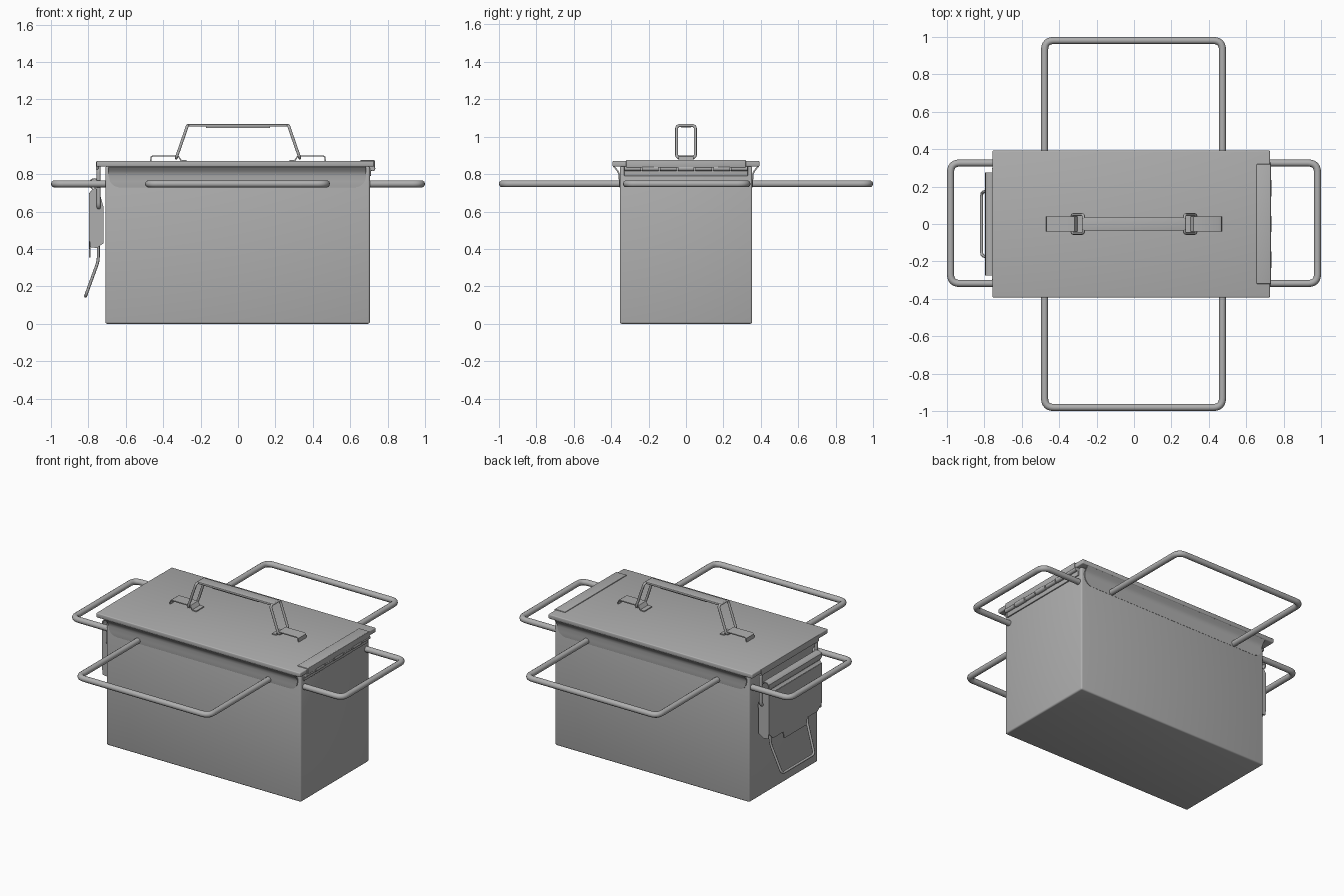
import bpy, bmesh, math
from mathutils import Vector

if "Cube" in bpy.data.objects:
    bpy.data.objects.remove(bpy.data.objects["Cube"])

steel = bpy.data.materials.new("dull_steel")
steel.diffuse_color = (0.43, 0.43, 0.43, 1)
steel.use_nodes = True
steel.node_tree.nodes["Principled BSDF"].inputs["Base Color"].default_value = steel.diffuse_color


def bake(ob, angle):
    """Apply modifiers or curve bevel, then shade smooth with sharp edges kept."""
    bpy.context.collection.objects.link(ob)
    bpy.ops.object.select_all(action='DESELECT')
    ob.select_set(True)
    bpy.context.view_layer.objects.active = ob
    bpy.ops.object.convert(target='MESH')
    bpy.ops.object.shade_smooth_by_angle(angle=math.radians(angle))
    ob = bpy.context.object
    ob.data.materials.clear()
    ob.data.materials.append(steel)
    return ob


def finish(name, bm, bevel=0.0, thick=0.0):
    bmesh.ops.recalc_face_normals(bm, faces=bm.faces)
    me = bpy.data.meshes.new(name)
    bm.to_mesh(me)
    bm.free()
    ob = bpy.data.objects.new(name, me)
    if thick:
        m = ob.modifiers.new("thickness", 'SOLIDIFY')
        m.thickness, m.offset = thick, 0
    if bevel:
        m = ob.modifiers.new("bevel", 'BEVEL')
        m.width, m.segments = bevel, 3
    return bake(ob, 35)


def box(name, xr, yr, zr, bevel=0.0):
    bm = bmesh.new()
    bmesh.ops.create_cube(bm, size=1)
    for v in bm.verts:
        v.co = [(a + b) / 2 + c * (b - a) for c, (a, b) in zip(v.co, (xr, yr, zr))]
    return finish(name, bm, bevel)


def sheet(name, rows, thick):
    """Thin sheet lofted through rows of points."""
    bm = bmesh.new()
    vs = [[bm.verts.new(p) for p in r] for r in rows]
    for a, b in zip(vs, vs[1:]):
        for i in range(len(a) - 1):
            bm.faces.new((a[i], a[i + 1], b[i + 1], b[i]))
    return finish(name, bm, thick=thick)


def plate(name, pts, thick):
    bm = bmesh.new()
    bm.faces.new([bm.verts.new(p) for p in pts])
    return finish(name, bm, thick=thick)


def rod(name, pts, radius, fillet, cyclic=False):
    """Bent round wire with filleted corners."""
    P = [Vector(p) for p in pts]
    n, path = len(P), []
    for i, p in enumerate(P):
        if not cyclic and i in (0, n - 1):
            path.append(p)
            continue
        a = p + (P[i - 1] - p).normalized() * fillet
        b = p + (P[(i + 1) % n] - p).normalized() * fillet
        for k in range(7):
            t = k / 6
            path.append(a * (1 - t) ** 2 + p * 2 * t * (1 - t) + b * t * t)
    cu = bpy.data.curves.new(name, 'CURVE')
    cu.dimensions = '3D'
    cu.bevel_depth, cu.bevel_resolution, cu.use_fill_caps = radius, 3, True
    sp = cu.splines.new('POLY')
    sp.points.add(len(path) - 1)
    for q, c in zip(sp.points, path):
        q.co = (*c, 1)
    sp.use_cyclic_u = cyclic
    return bake(bpy.data.objects.new(name, cu), 50)


# Body and lid
box("body", (-0.709, 0.705), (-0.354, 0.354), (0, 0.842), 0.01)
box("lid", (-0.757, 0.727), (-0.393, 0.393), (0.84, 0.87), 0.006)

# Flared collars with rounded lower corners, front and back
profile = [(0.73, 0.352), (0.732, 0.3525), (0.737, 0.353), (0.746, 0.354), (0.76, 0.355),
           (0.79, 0.356), (0.805, 0.359), (0.818, 0.366), (0.83, 0.376), (0.842, 0.386)]
for s, side in ((-1, "front"), (1, "back")):
    rows = []
    for z, y in profile:
        d = max(0, 0.79 - z)
        inset = 0.06 - math.sqrt(max(0, 0.06 ** 2 - d ** 2))
        rows.append([(-0.692 + inset, s * y, z), (0.685 - inset, s * y, z)])
    sheet(f"{side}_collar", rows, 0.008)

# Carrying loops on all four sides
for s, side in ((-1, "front"), (1, "back")):
    rod(f"{side}_loop", [(-0.478, s * 0.34, 0.748), (-0.478, s * 0.981, 0.748),
                         (0.473, s * 0.981, 0.748), (0.473, s * 0.34, 0.748)], 0.019, 0.05)
for s, side in ((-1, "left"), (1, "right")):
    rod(f"{side}_loop", [(s * 0.69, -0.318, 0.748), (s * 0.981, -0.318, 0.748),
                         (s * 0.981, 0.326, 0.748), (s * 0.69, 0.326, 0.748)], 0.019, 0.05)

# Lid handle: grip, wire links and lid brackets
box("grip", (-0.275, 0.275), (-0.036, 0.036), (1.054, 1.068), 0.004)
box("grip_underside", (-0.17, 0.17), (-0.028, 0.028), (1.048, 1.055))
for s, side in ((-1, "left"), (1, "right")):
    rod(f"{side}_link", [(s * 0.33, -0.05, 0.887), (s * 0.27, -0.05, 1.06),
                         (s * 0.27, 0.05, 1.06), (s * 0.33, 0.05, 0.887)], 0.008, 0.02, True)
    strap = [(0.275, 0.873), (0.305, 0.874), (0.32, 0.897), (0.455, 0.897), (0.464, 0.892),
             (0.467, 0.87)]
    sheet(f"{side}_bracket", [[(s * x, -0.04, z), (s * x, 0.04, z)] for x, z in strap], 0.007)

# Hinge on the right end: leaf, drop flange, body leaf and knuckles
box("hinge_leaf", (0.655, 0.729), (-0.32, 0.32), (0.864, 0.875), 0.003)
box("hinge_flange", (0.722, 0.732), (-0.32, 0.32), (0.835, 0.874), 0.003)
box("hinge_body_leaf", (0.70, 0.712), (-0.33, 0.33), (0.79, 0.842), 0.003)
for i in range(7):
    y, r = -0.285 + 0.095 * i, 0.015 if i % 2 else 0.013
    rod(f"hinge_knuckle_{i}", [(0.72, y - 0.044, 0.83), (0.72, y + 0.044, 0.83)], r, 0)

# Catch flange on the left end of the lid
box("catch_flange", (-0.759, -0.747), (-0.3, 0.3), (0.825, 0.868), 0.003)

# Latch: face plate with tongue, side flanges and rolled top
half = [(0.275, 0.70), (0.275, 0.44), (0.23, 0.40), (0.125, 0.40), (0.115, 0.355)]
outline = [(-0.792, y, z) for y, z in half] + [(-0.792, -y, z) for y, z in reversed(half)]
plate("latch_face", outline, 0.007)
roll = [(-0.792, 0.70), (-0.782, 0.708), (-0.777, 0.718), (-0.786, 0.73), (-0.793, 0.745),
        (-0.791, 0.762), (-0.781, 0.772), (-0.766, 0.775), (-0.75, 0.769), (-0.742, 0.755)]
sheet("latch_roll", [[(x, -0.275, z), (x, 0.275, z)] for x, z in roll], 0.007)
for s, side in ((-1, "front"), (1, "back")):
    plate(f"latch_{side}_flange", [(x, s * 0.272, z) for x, z in
          ((-0.792, 0.41), (-0.755, 0.405), (-0.72, 0.43), (-0.718, 0.62), (-0.74, 0.70),
           (-0.765, 0.73), (-0.792, 0.70))], 0.007)

# Latch wires: bail hooked to the lid and the pull loop
rod("latch_bail", [(-0.745, -0.288, 0.62), (-0.745, -0.288, 0.838),
                   (-0.745, 0.288, 0.838), (-0.745, 0.288, 0.62)], 0.011, 0.03, True)
rod("pull_loop", [(-0.747, 0.2, 0.45), (-0.747, 0.19, 0.335), (-0.815, 0.168, 0.148),
                  (-0.815, -0.168, 0.148), (-0.747, -0.19, 0.335), (-0.747, -0.2, 0.45)],
    0.008, 0.025)
